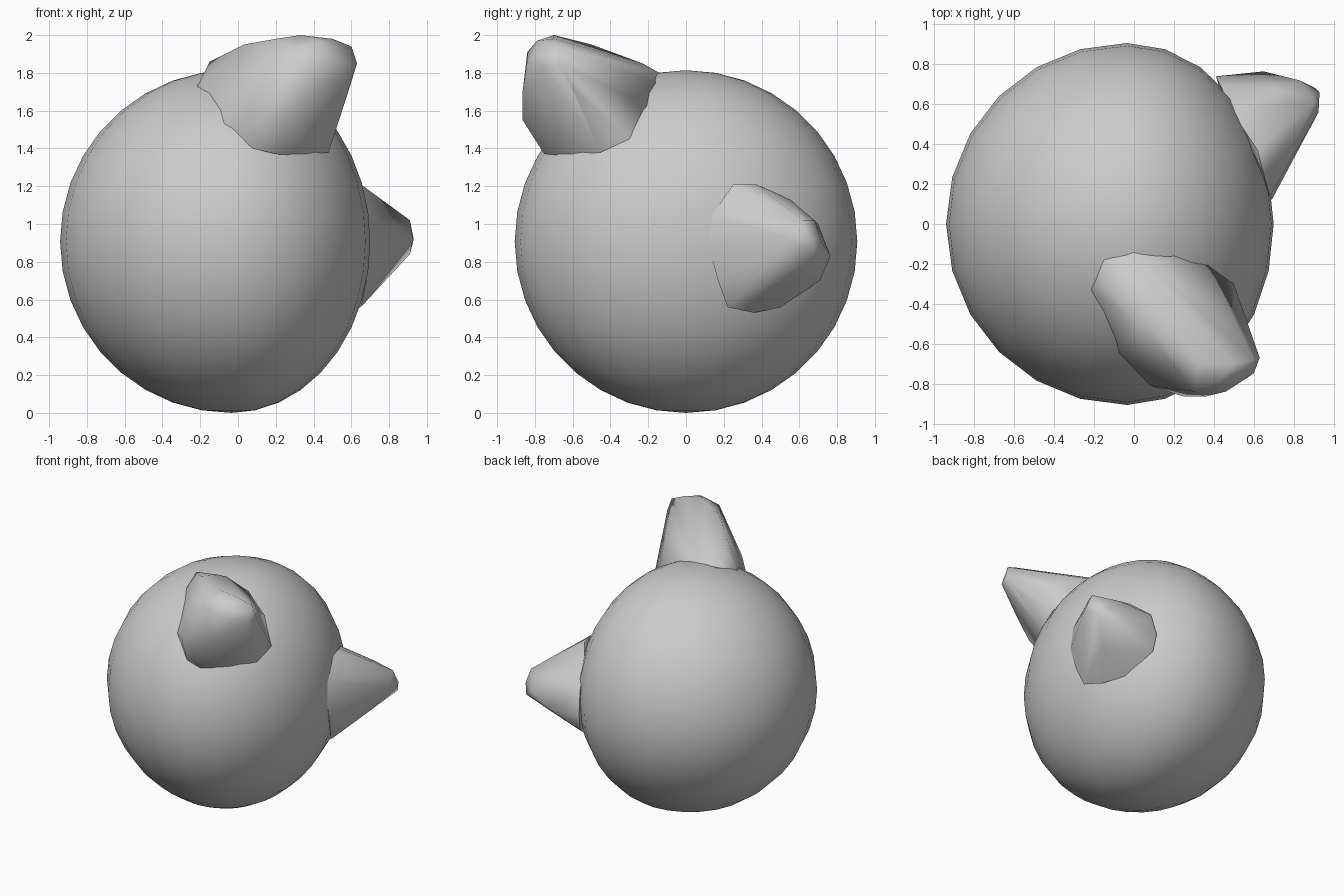
import bpy, bmesh
from math import radians

if "Cube" in bpy.data.objects:
    bpy.data.objects.remove(bpy.data.objects["Cube"])


def finish(name, bm, angle):
    me = bpy.data.meshes.new(name)
    bm.to_mesh(me)
    bm.free()
    ob = bpy.data.objects.new(name, me)
    bpy.context.collection.objects.link(ob)
    bpy.ops.object.select_all(action='DESELECT')
    ob.select_set(True)
    bpy.context.view_layer.objects.active = ob
    bpy.ops.object.shade_smooth_by_angle(angle=radians(angle))
    return ob


def hull(name, points):
    """Blunt horn wrapped around a small cloud of guide points."""
    bm = bmesh.new()
    for p in points:
        bm.verts.new(p)
    r = bmesh.ops.convex_hull(bm, input=bm.verts[:])
    loose = [v for v in bm.verts if not v.link_faces]
    bmesh.ops.delete(bm, geom=loose, context='VERTS')
    bmesh.ops.recalc_face_normals(bm, faces=bm.faces[:])
    return finish(name, bm, 65)


# Round body, flattened on its right side
bm = bmesh.new()
bmesh.ops.create_uvsphere(bm, u_segments=24, v_segments=18, radius=0.907)
for v in bm.verts:
    if v.co.x > 0:
        v.co.x *= 0.735 / 0.907
    v.co.x -= 0.035
    v.co.z += 0.907
finish("body", bm, 40)

# Upper horn: base outline on the body, then ridge and blunt tip
hull("upper_horn", [
    (0, -.14, 1.8), (.2, -.16, 1.75), (.37, -.2, 1.62), (.5, -.3, 1.45),
    (.48, -.45, 1.38), (.35, -.6, 1.36), (.08, -.745, 1.4), (-.08, -.64, 1.53),
    (-.22, -.33, 1.72), (-.15, -.18, 1.79),
    (-.15, -.3, 1.86), (0, -.23, 1.85), (.03, -.5, 1.95), (.2, -.66, 1.98),
    (.33, -.7, 2.0), (.5, -.7, 1.98), (.6, -.68, 1.94), (.63, -.67, 1.85),
    (.59, -.6, 1.72), (.6, -.75, 1.83), (.46, -.84, 1.87), (.36, -.865, 1.7),
    (.25, -.865, 1.55), (.08, -.81, 1.58), (.3, -.84, 1.91), (.2, -.75, 1.37),
    (.42, -.79, 1.97)])

# Side horn: base outline, then blunt tip
hull("side_horn", [
    (.65, .25, 1.21), (.62, .37, 1.21), (.5, .55, 1.13), (.43, .7, 1.0),
    (.41, .74, .83), (.42, .71, .7), (.5, .5, .56), (.59, .36, .53),
    (.65, .22, .56), (.68, .17, .7), (.69, .12, .88), (.68, .14, 1.05),
    (.93, .66, .92), (.91, .62, 1.02), (.91, .68, .84), (.925, .56, .92),
    (.83, .5, 1.06), (.83, .72, .9), (.65, .765, .83), (.75, .55, .68),
    (.78, .32, .9), (.7, .68, 1.02)])
